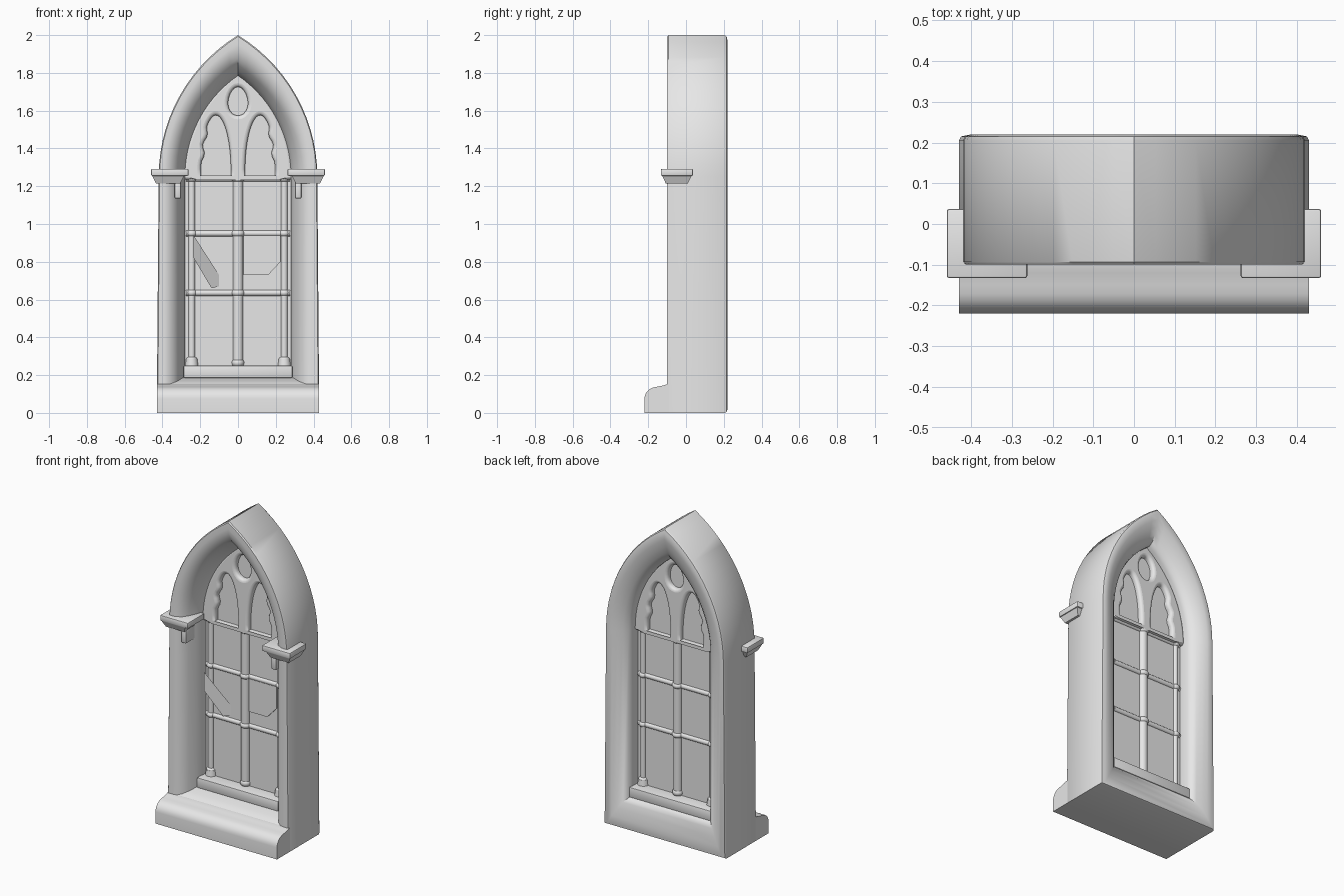
import bpy, bmesh, math
from mathutils import Vector

cube = bpy.data.objects.get("Cube")
if cube:
    bpy.data.objects.remove(cube, do_unlink=True)

stone = bpy.data.materials.new("grey_stone")
stone.use_nodes = True
GREY = (0.8, 0.8, 0.8, 1)
stone.diffuse_color = GREY
stone.node_tree.nodes["Principled BSDF"].inputs["Base Color"].default_value = GREY
SPRING = 1.25


def finish(obj, angle=40):
    """Apply the stone material and smooth shading with sharp edges."""
    obj.data.materials.clear()
    obj.data.materials.append(stone)
    bpy.ops.object.select_all(action='DESELECT')
    obj.select_set(True)
    bpy.context.view_layer.objects.active = obj
    bpy.ops.object.shade_smooth_by_angle(angle=math.radians(angle))
    return obj


def from_bmesh(name, bm):
    bmesh.ops.recalc_face_normals(bm, faces=bm.faces)
    mesh = bpy.data.meshes.new(name)
    bm.to_mesh(mesh)
    bm.free()
    obj = bpy.data.objects.new(name, mesh)
    bpy.context.collection.objects.link(obj)
    return finish(obj)


def box(name, x, y, z):
    bm = bmesh.new()
    bmesh.ops.create_cube(bm, size=1)
    for v in bm.verts:
        for i, (lo, hi) in enumerate((x, y, z)):
            v.co[i] = hi if v.co[i] > 0 else lo
    bmesh.ops.bevel(bm, geom=bm.edges[:], offset=0.006, segments=2,
                    profile=0.5, affect='EDGES')
    return from_bmesh(name, bm)


def rod(name, a, b, r1, r2=None):
    a, b = Vector(a), Vector(b)
    bm = bmesh.new()
    bmesh.ops.create_cone(bm, cap_ends=True, segments=16, radius1=r1,
                          radius2=r1 if r2 is None else r2, depth=(b - a).length)
    rot = (b - a).to_track_quat('Z', 'Y')
    for v in bm.verts:
        v.co = rot @ v.co + (a + b) / 2
    return from_bmesh(name, bm)


def ball(name, place, r, squash):
    bm = bmesh.new()
    bmesh.ops.create_uvsphere(bm, u_segments=16, v_segments=10, radius=r)
    for v in bm.verts:
        v.co.z *= squash
        v.co += Vector(place)
    return from_bmesh(name, bm)


def arch(w, base, apex, flare=0.0, steps=14):
    """Pointed arch outline as (x, z) points, drawn from two circle arcs."""
    h = apex - SPRING
    radius = (w * w + h * h) / (2 * w)
    side = [(w + flare, base)]
    for i in range(steps):
        a = math.asin(h / radius) * i / steps
        side.append((w - radius + radius * math.cos(a), SPRING + radius * math.sin(a)))
    return side + [(0, apex)] + [(-x, z) for x, z in reversed(side)]


def plate(name, outline, y, thick):
    bm = bmesh.new()
    face = bm.faces.new([bm.verts.new((x, y, z)) for x, z in outline])
    out = bmesh.ops.extrude_face_region(bm, geom=[face])
    for v in out["geom"]:
        if isinstance(v, bmesh.types.BMVert):
            v.co.y += thick
    return from_bmesh(name, bm)


# Arched surround: outlines swept through the wall depth, splayed on both sides
def ring(w, y, base):
    return [(x, y, z) for x, z in
            arch(w, base, 2 - (0.42 - w) * 1.55, flare=0.01 * (w > 0.4))]


sections = [(0.415, -0.1, 0), (0.42, -0.093, 0), (0.42, 0.205, 0), (0.415, 0.215, 0.005),
            (0.40, 0.22, 0.02), (0.375, 0.216, 0.065), (0.345, 0.205, 0.115),
            (0.315, 0.188, 0.155), (0.29, 0.165, 0.182), (0.28, 0.14, 0.19),
            (0.28, 0.05, 0.19), (0.297, 0.0, 0.183), (0.318, -0.045, 0.17),
            (0.34, -0.078, 0.16), (0.37, -0.096, 0.15), (0.39, -0.1, 0.148)]
bm = bmesh.new()
loops = [[bm.verts.new(p) for p in ring(*s)] for s in sections]
for a, b in zip(loops, loops[1:] + loops[:1]):
    for i in range(len(a)):
        j = (i + 1) % len(a)
        bm.faces.new((a[i], a[j], b[j], b[i]))
from_bmesh("arched_surround", bm)

# Projecting sill with a rounded nose
nose = [(-0.09, 0), (-0.22, 0), (-0.22, 0.075)]
for i in range(1, 6):
    a = math.radians(15 * i)
    nose.append((-0.155 - 0.065 * math.cos(a), 0.075 + 0.062 * math.sin(a)))
nose += [(-0.15, 0.139), (-0.12, 0.145), (-0.1, 0.152), (-0.09, 0.152)]
bm = bmesh.new()
ends = [[bm.verts.new((x, y, z)) for y, z in nose] for x in (-0.43, 0.43)]
for end in ends:
    bm.faces.new(end)
for i in range(len(nose)):
    j = (i + 1) % len(nose)
    bm.faces.new((ends[0][i], ends[0][j], ends[1][j], ends[1][i]))
from_bmesh("front_sill", bm)

# Tracery head: a plate pierced by two round-headed cusped lancets and an eye
Y = 0.08


def lancet(sign):
    pts = [(sign * 0.2, SPRING), (sign * 0.034, SPRING)]
    for i in range(41):
        a = math.pi * (1 - i / 40)
        z = 1.29 + 0.29 * math.sin(a)
        cusp = 0.016 * abs(math.cos((z - 1.37) * math.pi / 0.1)) ** 2
        inward = cusp if a < math.pi / 2 and 1.32 < z < 1.52 else 0
        pts.append((sign * (0.117 + 0.083 * math.cos(a) - inward), z))
    return pts


eye = [(0.056 * math.sin(a) * (1 - 0.12 * math.cos(a)), 1.65 + 0.08 * math.cos(a))
       for a in (math.tau * t / 24 for t in range(24))]
curve = bpy.data.curves.new("tracery_head", 'CURVE')
curve.dimensions = '2D'
curve.fill_mode = 'BOTH'
curve.extrude = 0.016
curve.bevel_depth = 0.02
curve.bevel_resolution = 3
curve.offset = -0.016
for pts in (arch(0.287, 1.24, 1.8), lancet(1), lancet(-1), eye):
    spline = curve.splines.new('POLY')
    spline.points.add(len(pts) - 1)
    for p, (x, z) in zip(spline.points, pts):
        p.co = (x, z, 0, 1)
    spline.use_cyclic_u = True
head = bpy.data.objects.new("tracery_head", curve)
bpy.context.collection.objects.link(head)
head.rotation_euler.x = math.pi / 2
head.location.y = Y
bpy.ops.object.select_all(action='DESELECT')
head.select_set(True)
bpy.context.view_layer.objects.active = head
bpy.ops.object.convert(target='MESH')
finish(bpy.context.view_layer.objects.active, 50)

# Mullion, bottom rail and glazing
rod("centre_mullion", (0, Y, 0.23), (0, Y, 1.5), 0.028)
ball("mullion_foot", (0, Y, 0.265), 0.034, 0.8)
box("bottom_rail", (-0.288, 0.288), (-0.005, 0.165), (0.185, 0.25))
plate("glass_pane", arch(0.28, 0.22, 1.78), Y - 0.004, 0.008)

# Cracked pieces of glass standing proud of the panes
plate("right_glass_shard", [(0.03, 0.73), (0.16, 0.73), (0.225, 0.8),
                            (0.225, 0.94), (0.03, 0.94)], Y - 0.014, 0.009)
shard = [(-0.235, 0.94), (-0.1, 0.73), (-0.1, 0.67), (-0.14, 0.66), (-0.235, 0.82)]
bm = bmesh.new()
bm.faces.new([bm.verts.new((x, Y - 0.006 + (x + 0.1) * 0.6, z)) for x, z in shard])
from_bmesh("left_glass_shard", bm)

# Crossbars with a collar at every joint
for level, z in enumerate((0.635, 0.95, 1.24)):
    rod(f"crossbar_{level}", (-0.275, Y, z), (0.275, Y, z), 0.016)
    ball(f"centre_joint_{level}", (0, Y, z), 0.036, 0.65)
    for side, s in (("left", 1), ("right", -1)):
        ball(f"{side}_joint_{level}", (s * 0.245, Y, z), 0.027, 0.75)

# Slim side shafts and the capitals on the jambs
for side, s in (("left", 1), ("right", -1)):
    def span(a, b):
        return tuple(sorted((s * a, s * b)))
    x = s * 0.245
    rod(f"{side}_shaft", (x, Y, 0.25), (x, Y, 1.3), 0.018)
    rod(f"{side}_shaft_base", (x, Y, 0.245), (x, Y, 0.285), 0.036, 0.03)
    ball(f"{side}_shaft_foot", (x, Y, 0.285), 0.029, 0.5)
    box(f"{side}_capital_slab", span(0.262, 0.46), (-0.133, 0.037), (1.255, 1.292))
    bm = bmesh.new()
    bmesh.ops.create_cube(bm, size=1)
    for v in bm.verts:
        grow = 0.02 if v.co.z > 0 else 0
        v.co = Vector((s * (0.435 + grow if v.co.x > 0 else 0.305 - grow),
                       0.01 + grow if v.co.y > 0 else -0.107 - grow,
                       1.257 if v.co.z > 0 else 1.215))
    from_bmesh(f"{side}_capital_moulding", bm)
    box(f"{side}_capital_bracket", span(0.302, 0.335), (-0.095, 0.0), (1.135, 1.23))
